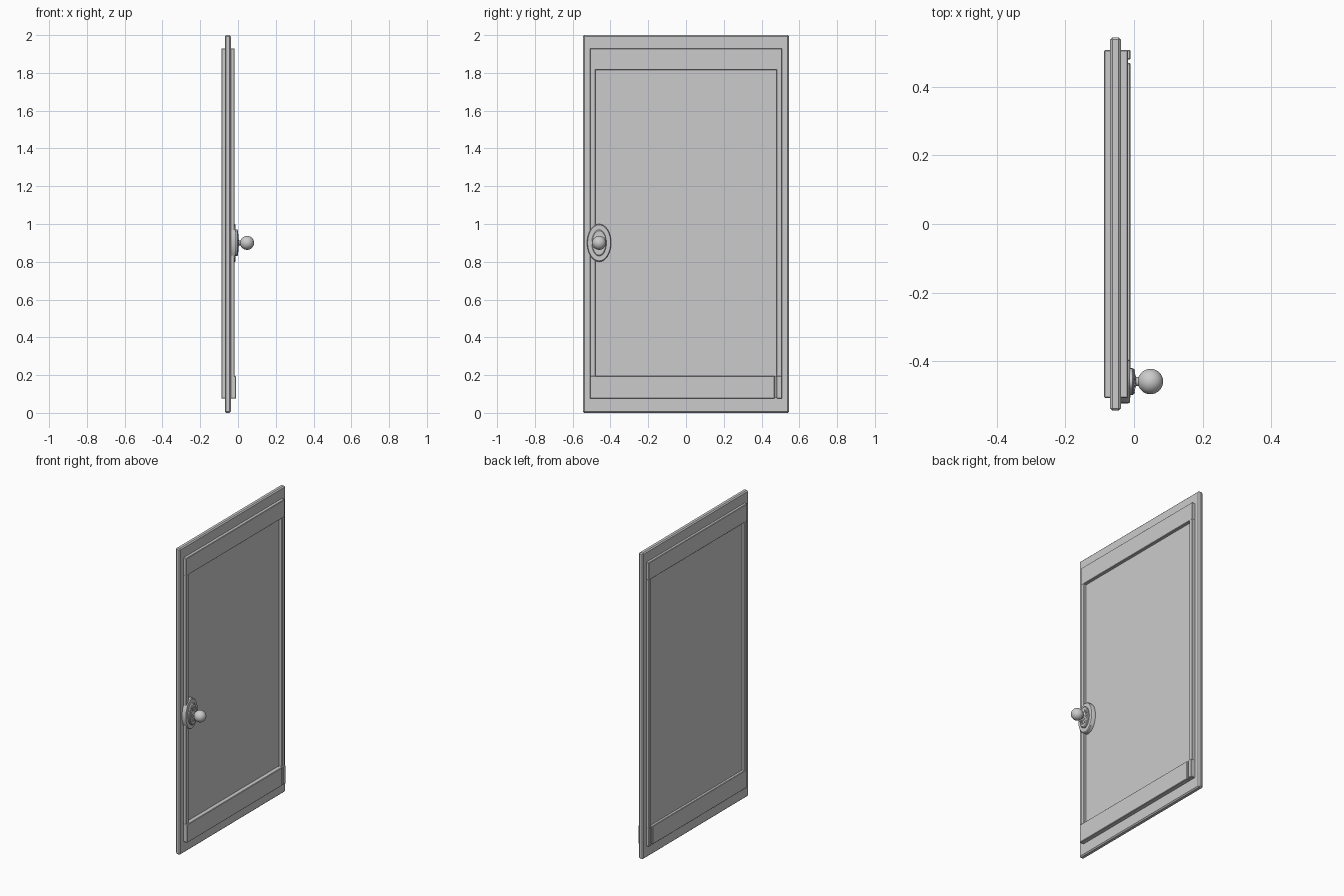
import bpy, math

if "Cube" in bpy.data.objects:
    bpy.data.objects.remove(bpy.data.objects["Cube"])

def finish(ob, name, bevel=0.0):
    ob.name = name
    bpy.context.view_layer.objects.active = ob
    if bevel:
        m = ob.modifiers.new("edge", 'BEVEL')
        m.width = bevel
        m.segments = 1
    return ob

def box(name, x, y, z, bevel=0.003):
    bpy.ops.mesh.primitive_cube_add(size=1, location=[sum(r) / 2 for r in (x, y, z)])
    ob = bpy.context.object
    ob.scale = [r[1] - r[0] for r in (x, y, z)]
    bpy.ops.object.transform_apply(location=False, rotation=False, scale=True)
    return finish(ob, name, bevel)

KY, KZ = -0.46, 0.90

def turned(name, profile, ry=1.0, rz=1.0, n=32):
    # revolve (x, radius) rings about the knob axis, capped at both ends
    verts = [(x, KY + r * ry * math.cos(2 * math.pi * i / n), KZ + r * rz * math.sin(2 * math.pi * i / n))
             for x, r in profile for i in range(n)]
    k = len(profile)
    faces = [(j * n + i, j * n + (i + 1) % n, (j + 1) * n + (i + 1) % n, (j + 1) * n + i)
             for j in range(k - 1) for i in range(n)]
    faces += [tuple(reversed(range(n))), tuple(range((k - 1) * n, k * n))]
    me = bpy.data.meshes.new(name)
    me.from_pydata(verts, [], faces)
    ob = bpy.data.objects.new(name, me)
    bpy.context.collection.objects.link(ob)
    bpy.ops.object.select_all(action='DESELECT')
    ob.select_set(True)
    bpy.context.view_layer.objects.active = ob
    bpy.ops.object.shade_smooth_by_angle(angle=math.radians(35))
    return ob

# Door slab with chamfered edges
box("door_slab", (-0.070, -0.038), (-0.545, 0.545), (0, 2), 0.007)

# Raised frames on both faces
for side, x, xb in (("front", (-0.042, -0.018), (-0.042, -0.010)),
                    ("back", (-0.087, -0.066), (-0.087, -0.066))):
    box(side + "_top_rail", x, (-0.508, 0.508), (1.815, 1.93))
    box(side + "_bottom_rail", xb, (-0.508, 0.470), (0.075, 0.195))
    box(side + "_corner_block", xb, (0.480, 0.508), (0.075, 0.195))
    box(side + "_left_stile", x, (-0.508, -0.480), (0.19, 1.82))
    box(side + "_right_stile", x, (0.480, 0.508), (0.19, 1.82))
    # filler behind the joint between bottom rail and corner block
    box(side + "_joint", (-0.081, -0.066) if side == "back" else (-0.042, -0.018),
        (0.465, 0.485), (0.078, 0.192), 0)

# Oval backplate in two steps
turned("backplate", [(-0.04, 1), (-0.017, 1), (-0.012, 0.95)], 0.064, 0.10)
turned("backplate_step", [(-0.02, 1), (-0.004, 1), (0.0, 0.92)], 0.039, 0.070)

# Ring of small flutes around the neck
for i in range(16):
    a = 2 * math.pi * i / 16
    bpy.ops.mesh.primitive_cube_add(size=1, location=(-0.001, KY + 0.027 * math.cos(a), KZ + 0.040 * math.sin(a)),
                                    rotation=(a, 0, 0))
    ob = bpy.context.object
    ob.scale = (0.008, 0.016, 0.005)
    finish(ob, "flute")

# Neck and round knob
turned("knob_neck", [(-0.005, 0.024), (0.003, 0.022), (0.006, 0.013), (0.022, 0.013)], n=24)
R, C = 0.037, 0.048
turned("knob", [(C - R * math.cos(math.pi * t / 16), max(R * math.sin(math.pi * t / 16), 0.0005))
                for t in range(17)])
